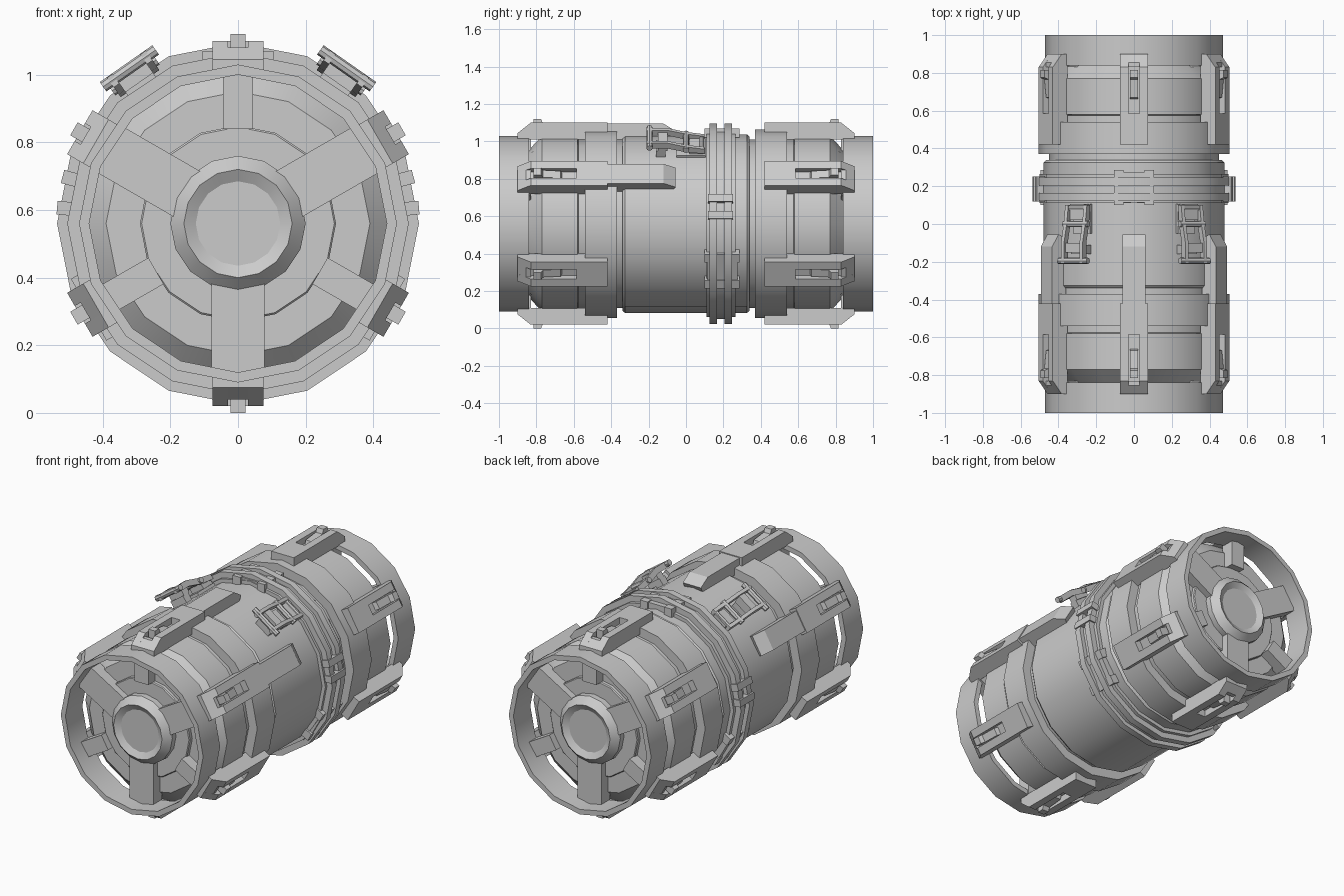
import bpy, bmesh, math
from mathutils import Matrix, Vector

if "Cube" in bpy.data.objects:
    bpy.data.objects.remove(bpy.data.objects["Cube"])

AXIS = Matrix.Translation((0, 0, 0.56))
grey = bpy.data.materials.new("light_grey")
grey.use_nodes = True
grey.diffuse_color = (0.6, 0.6, 0.6, 1)
grey.node_tree.nodes["Principled BSDF"].inputs["Base Color"].default_value = (0.6, 0.6, 0.6, 1)


def finish(name, bm):
    bmesh.ops.remove_doubles(bm, verts=bm.verts, dist=1e-5)
    bmesh.ops.recalc_face_normals(bm, faces=bm.faces)
    mesh = bpy.data.meshes.new(name)
    bm.to_mesh(mesh)
    bm.free()
    mesh.materials.append(grey)
    obj = bpy.data.objects.new(name, mesh)
    bpy.context.collection.objects.link(obj)
    bpy.ops.object.select_all(action="DESELECT")
    obj.select_set(True)
    bpy.context.view_layer.objects.active = obj
    bpy.ops.object.shade_smooth_by_angle(angle=math.radians(30))
    return obj


def lathe(name, profile, closed=False, sides=16):
    """Spin (radius, y) points about the long axis."""
    bm = bmesh.new()
    vs = [bm.verts.new(AXIS @ Vector((0, y, r))) for r, y in profile]
    pairs = list(zip(vs, vs[1:])) + ([(vs[-1], vs[0])] if closed else [])
    edges = [bm.edges.new(p) for p in pairs]
    bmesh.ops.spin(bm, geom=vs + edges, cent=AXIS.translation, axis=(0, 1, 0),
                   angle=math.tau, steps=sides, use_merge=True)
    return finish(name, bm)


def place(angle, end=1):
    """Frame with x tangential, z radial; end=-1 flips to the back."""
    return AXIS @ Matrix.Rotation(math.radians(angle), 4, "Y") @ Matrix.Diagonal((1, end, 1, 1))


def slab(bm, m, x0, x1, outline):
    """Extrude a (y, radius) outline across x."""
    a, b = ([bm.verts.new(m @ Vector((x, y, r))) for y, r in outline] for x in (x0, x1))
    bm.faces.new(a)
    bm.faces.new(b[::-1])
    n = len(a)
    for i in range(n):
        j = (i + 1) % n
        bm.faces.new((a[j], a[i], b[i], b[j]))


def box(bm, m, x0, x1, y0, y1, r0, r1):
    slab(bm, m, x0, x1, [(y0, r0), (y1, r0), (y1, r1), (y0, r1)])


def rod(bm, m, half, y, r, radius):
    """Small round bar running across x."""
    slab(bm, m, -half, half, [(y + radius * math.cos(k * math.tau / 8),
                               r + radius * math.sin(k * math.tau / 8)) for k in range(8)])


# Main canister: stepped ends, tapered shoulders, bands and grooves
half = [(0, -0.87), (0.285, -0.87), (0.29, -0.865), (0.29, -0.845), (0.39, -0.845),
        (0.468, -0.77), (0.468, -0.58), (0.45, -0.575), (0.45, -0.54), (0.505, -0.54),
        (0.505, -0.37), (0.45, -0.37), (0.45, -0.34), (0.465, -0.34), (0.478, -0.325)]
lathe("main_body", half + [(r, -y) for r, y in reversed(half)])

# Double-ribbed centre flange
lathe("centre_flange", [(0.47, 0.11), (0.5, 0.11), (0.5, 0.125), (0.535, 0.125),
                        (0.535, 0.165), (0.51, 0.165), (0.51, 0.205), (0.535, 0.205),
                        (0.535, 0.245), (0.5, 0.245), (0.5, 0.265), (0.47, 0.265)], closed=True)

for end, side in ((1, "front"), (-1, "back")):
    # Open guard ring and shallow dished hub
    lathe(side + "_guard_ring", [(r, y * end) for r, y in
          [(0.44, -1), (0.47, -1), (0.47, -0.84), (0.44, -0.84)]], closed=True)
    lathe(side + "_hub", [(r, y * end) for r, y in
          [(0.2, -0.86), (0.2, -0.905), (0.16, -0.945), (0.125, -0.925), (0, -0.925)]])

    # Spokes alternate between long and short
    bm = bmesh.new()
    for a in (60, 180, 300):
        box(bm, place(a, end), -0.078, 0.078, -0.91, -0.83, 0.17, 0.45)
        box(bm, place(a + 60, end), -0.045, 0.045, -0.91, -0.83, 0.28, 0.45)
    finish(side + "_spokes", bm)

    # Slotted clamps with a raised catch
    bm = bmesh.new()
    for a in range(0, 360, 60):
        m = place(a, end)
        rail = [(-0.9, 0.45), (-0.9, 0.485), (-0.83, 0.54), (-0.42, 0.54), (-0.42, 0.45)]
        slab(bm, m, -0.075, -0.03, rail)
        slab(bm, m, 0.03, 0.075, rail)
        slab(bm, m, -0.03, 0.03, [(-0.9, 0.45), (-0.9, 0.485), (-0.855, 0.52), (-0.83, 0.52),
                                  (-0.83, 0.5), (-0.585, 0.5), (-0.585, 0.54),
                                  (-0.42, 0.54), (-0.42, 0.45)])
        slab(bm, m, -0.022, 0.022, [(-0.815, 0.49), (-0.815, 0.56), (-0.775, 0.56),
                                    (-0.765, 0.535), (-0.67, 0.525), (-0.66, 0.49)])
    finish(side + "_clamps", bm)

# Long covers running from three front clamps over the body
bm = bmesh.new()
for a in (0, 60, 300):
    slab(bm, place(a), -0.06, 0.06, [(-0.43, 0.45), (-0.43, 0.535), (-0.12, 0.535),
                                     (-0.055, 0.495), (-0.08, 0.45)])
finish("body_covers", bm)

# Flange clips: three wide brackets, two small pairs of straps
bm = bmesh.new()
for a in (0, 120, 240):
    m = place(a)
    for s in (-1, 1):
        x = sorted((s * 0.055, s * 0.105))
        box(bm, m, *x, 0.1, 0.285, 0.46, 0.51)
    box(bm, m, -0.1, 0.1, 0.115, 0.275, 0.46, 0.505)
for a in (75, 85, 275, 285):
    box(bm, place(a), -0.02, 0.02, 0.118, 0.252, 0.47, 0.537)
finish("flange_clips", bm)

# Toggle latches on the upper shoulders
bm = bmesh.new()
for a in (-35, 35):
    m = place(a)
    box(bm, m, -0.055, 0.055, -0.05, 0.105, 0.45, 0.485)
    box(bm, m, -0.045, 0.045, 0.02, 0.105, 0.48, 0.525)
    box(bm, m, -0.05, 0.05, -0.16, -0.11, 0.45, 0.51)
    for s in (-1, 1):
        x = sorted((s * 0.05, s * 0.07))
        slab(bm, m, *x, [(-0.21, 0.54), (-0.21, 0.575), (-0.1, 0.575), (0.0, 0.55),
                         (0.1, 0.535), (0.1, 0.505), (0.0, 0.515), (-0.1, 0.54)])
    box(bm, m, -0.05, 0.05, -0.15, -0.1, 0.51, 0.56)
    rod(bm, m, 0.095, -0.195, 0.56, 0.017)
    rod(bm, m, 0.08, 0.0, 0.535, 0.017)
    rod(bm, m, 0.07, 0.085, 0.52, 0.014)
finish("toggle_latches", bm)
